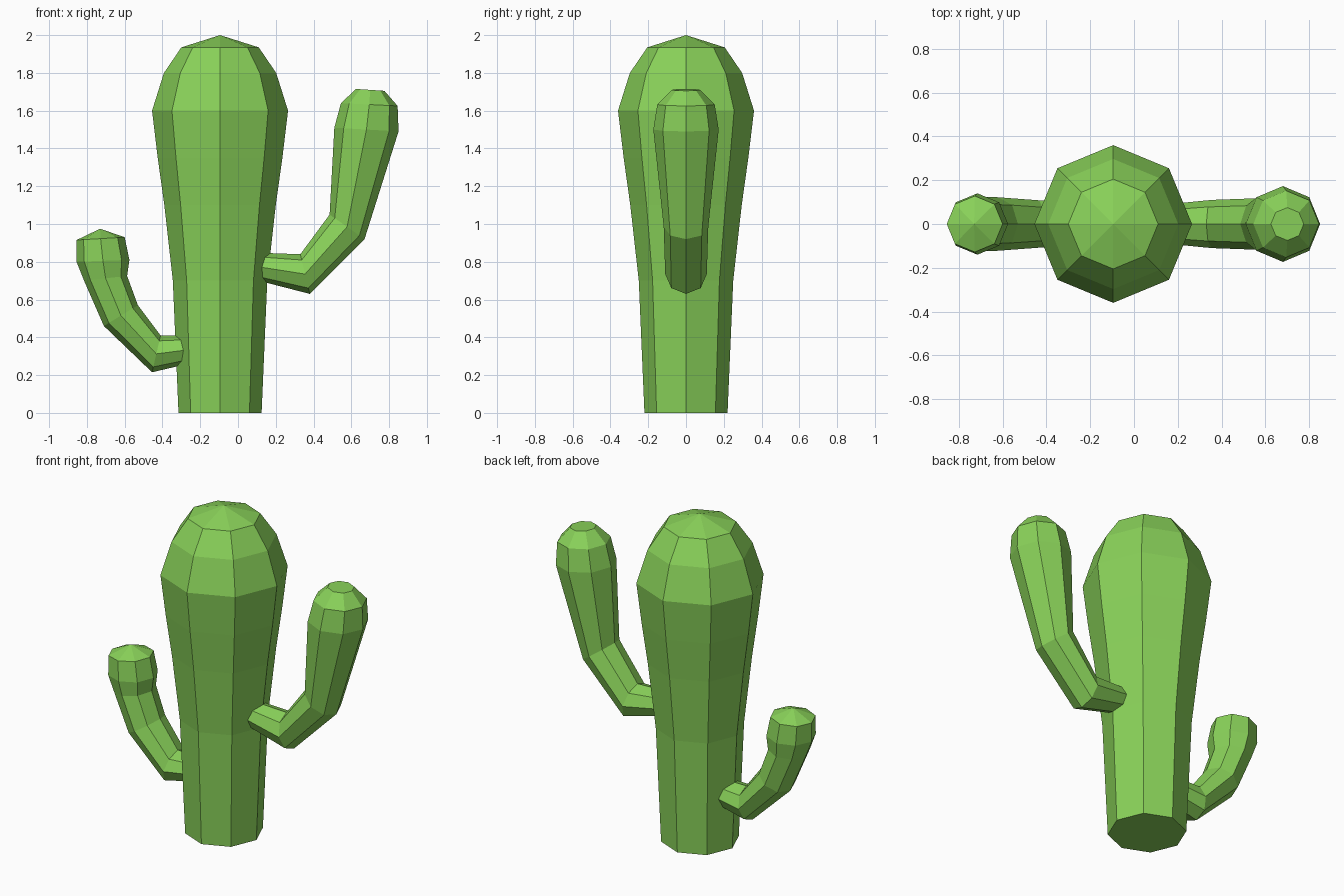
import bpy, bmesh, math
from mathutils import Vector

if "Cube" in bpy.data.objects:
    bpy.data.objects.remove(bpy.data.objects["Cube"])

SIDES = 8
green = bpy.data.materials.new("cactus_green")
green.diffuse_color = (0.25, 0.64, 0.10, 1)
green.use_nodes = True
green.node_tree.nodes["Principled BSDF"].inputs["Base Color"].default_value = green.diffuse_color


def loft(name, rings, tip=None):
    """Skin eight-sided rings given as (inner x, inner z, outer x, outer z, half depth)."""
    bm = bmesh.new()
    loops = []
    for xi, zi, xo, zo, depth in rings:
        a, b = Vector((xi, 0, zi)), Vector((xo, 0, zo))
        mid, half = (a + b) / 2, (b - a) / 2
        loop = []
        for i in range(SIDES):
            t = math.tau * i / SIDES
            loop.append(bm.verts.new(mid + half * math.cos(t) + Vector((0, depth * math.sin(t), 0))))
        loops.append(loop)
    for lo, hi in zip(loops, loops[1:]):
        for i in range(SIDES):
            j = (i + 1) % SIDES
            bm.faces.new((lo[i], lo[j], hi[j], hi[i]))
    bm.faces.new(loops[0])
    if tip:
        top = bm.verts.new(tip)
        for i in range(SIDES):
            bm.faces.new((loops[-1][i], loops[-1][(i + 1) % SIDES], top))
    else:
        bm.faces.new(loops[-1])
    bmesh.ops.recalc_face_normals(bm, faces=bm.faces)
    mesh = bpy.data.meshes.new(name)
    bm.to_mesh(mesh)
    bm.free()
    mesh.materials.append(green)
    obj = bpy.data.objects.new(name, mesh)
    bpy.context.collection.objects.link(obj)
    return obj


# Trunk: (radius, height) profile swelling towards the crown
CX = -0.095
profile = [(0.22, 0), (0.25, 0.70), (0.295, 1.10), (0.33, 1.35),
           (0.36, 1.60), (0.297, 1.80), (0.205, 1.935)]
loft("trunk", [(CX - r, z, CX + r, z, r) for r, z in profile], (CX, 0, 2.0))

# Tall right arm with a flat tip
loft("right_arm", [
    (0.05, 0.85, 0.05, 0.715, 0.08),
    (0.33, 0.84, 0.38, 0.63, 0.11),
    (0.485, 1.05, 0.67, 0.92, 0.118),
    (0.51, 1.51, 0.85, 1.49, 0.173),
    (0.545, 1.64, 0.845, 1.625, 0.152),
    (0.625, 1.715, 0.775, 1.705, 0.075)])

# Short left arm with a pointed tip
loft("left_arm", [
    (-0.20, 0.41, -0.20, 0.275, 0.09),
    (-0.41, 0.41, -0.455, 0.215, 0.108),
    (-0.53, 0.57, -0.71, 0.46, 0.122),
    (-0.587, 0.725, -0.815, 0.70, 0.125),
    (-0.575, 0.81, -0.855, 0.80, 0.14),
    (-0.60, 0.93, -0.855, 0.915, 0.128)], (-0.73, 0, 0.975))
